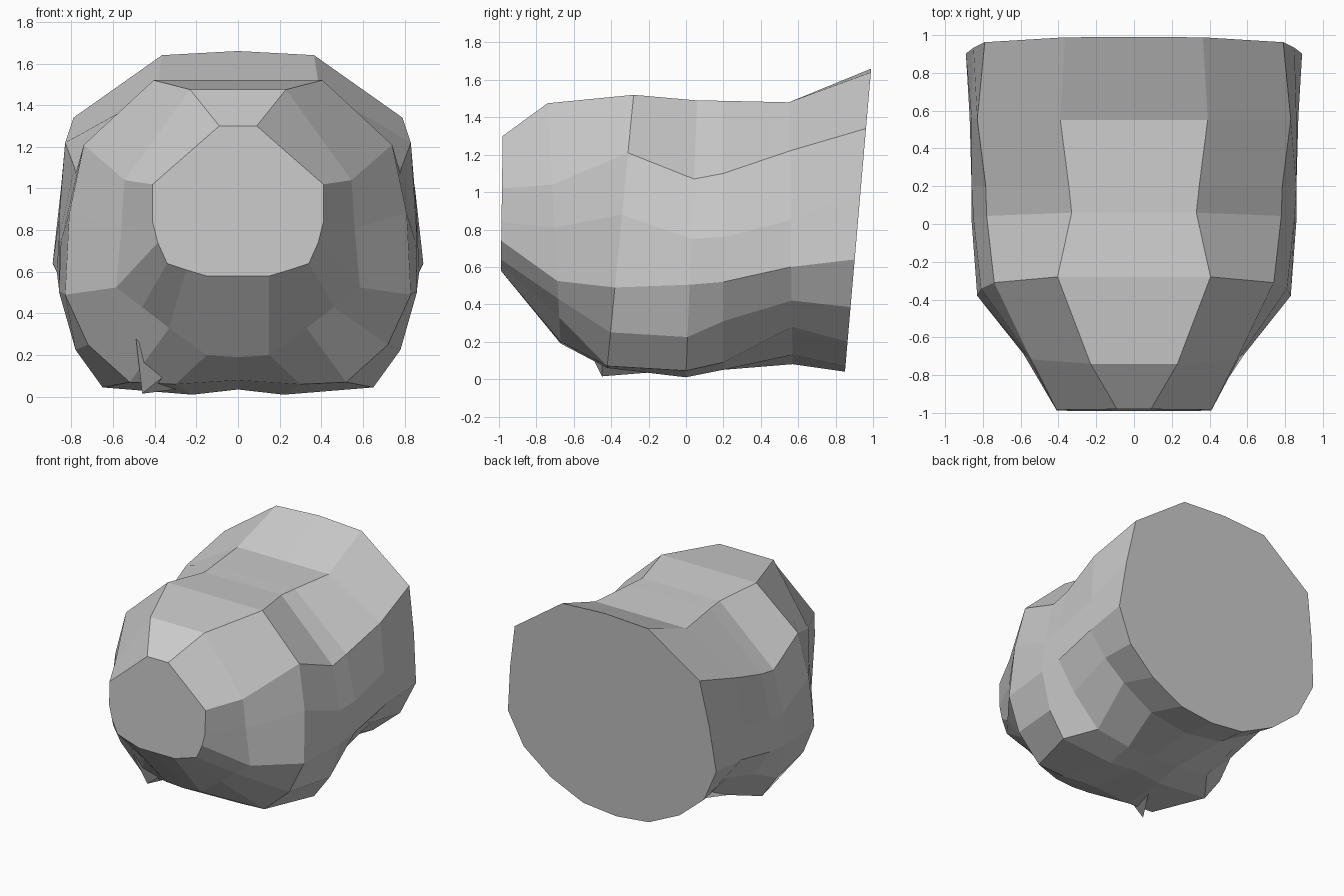
import bpy, bmesh

grey = bpy.data.materials.new("light grey")
grey.diffuse_color = (0.6, 0.6, 0.6, 1)


def finish(name, bm):
    bmesh.ops.recalc_face_normals(bm, faces=bm.faces)
    mesh = bpy.data.meshes.new(name)
    bm.to_mesh(mesh)
    bm.free()
    mesh.materials.append(grey)
    obj = bpy.data.objects.new(name, mesh)
    bpy.context.collection.objects.link(obj)


# Cross-sections: (y at bottom, y at top, centre bottom z, centre top z, right half from bottom to top)
snout = (-0.99, -0.98, 0.58, 1.30, [(.15, .58), (.25, .61), (.34, .64), (.385, .74),
                                    (.41, .84), (.41, 1.02), (.09, 1.30)])
chest = (-0.67, -0.74, 0.19, 1.475, [(.15, .20), (.33, .33), (.46, .43), (.585, .525),
                                     (.56, .81), (.545, 1.04), (.23, 1.475)])
shoulder = (-0.42, -0.28, 0.08, 1.52, [(.30, .06), (.52, .07), (.72, .25), (.83, .49),
                                       (.81, .88), (.74, 1.21), (.405, 1.52)])
belly = (0.0, 0.06, 0.035, 1.49, [(.22, .01), (.65, .045), (.78, .225), (.86, .505),
                                  (.85, .75), (.78, 1.07), (.33, 1.49)])
waist = (0.2, 0.2, 0.05, 1.488, [(.22, .05), (.50, .09), (.72, .31), (.86, .52),
                                 (.86, .76), (.785, 1.10), (.345, 1.488)])
hip = (0.57, 0.55, 0.08, 1.48, [(.32, .13), (.57, .28), (.74, .42), (.87, .60),
                                (.86, .85), (.83, 1.22), (.39, 1.48)])
rear = (0.85, 0.99, 0.04, 1.66, [(.28, .07), (.55, .20), (.77, .385), (.89, .64),
                                 (.85, 1.00), (.79, 1.34), (.365, 1.64)])

# Body: loft through the mirrored sections, capped at both ends
bm = bmesh.new()
rings = []
for y0, y1, low, high, half in (snout, chest, shoulder, belly, waist, hip, rear):
    outline = [(0, low)] + half + [(0, high)] + [(-x, z) for x, z in reversed(half)]
    rings.append([bm.verts.new((x, y0 + (y1 - y0) * (z - low) / (high - low), z))
                  for x, z in outline])
for a, b in zip(rings, rings[1:]):
    for i in range(len(a)):
        j = (i + 1) % len(a)
        bm.faces.new((a[i], a[j], b[j], b[i]))
bm.faces.new(rings[0])
bm.faces.new(rings[-1])
finish("body", bm)

# Small pointed flap under one side of the chest
bm = bmesh.new()
corners = [(-.49, -.58, .28), (-.46, -.45, .015), (-.30, -.20, .035), (-.33, -.45, .12)]
flap = [bm.verts.new(c) for c in corners]
for tri in ((0, 1, 2), (0, 2, 3), (0, 3, 1), (1, 3, 2)):
    bm.faces.new([flap[i] for i in tri])
finish("chest_flap", bm)
